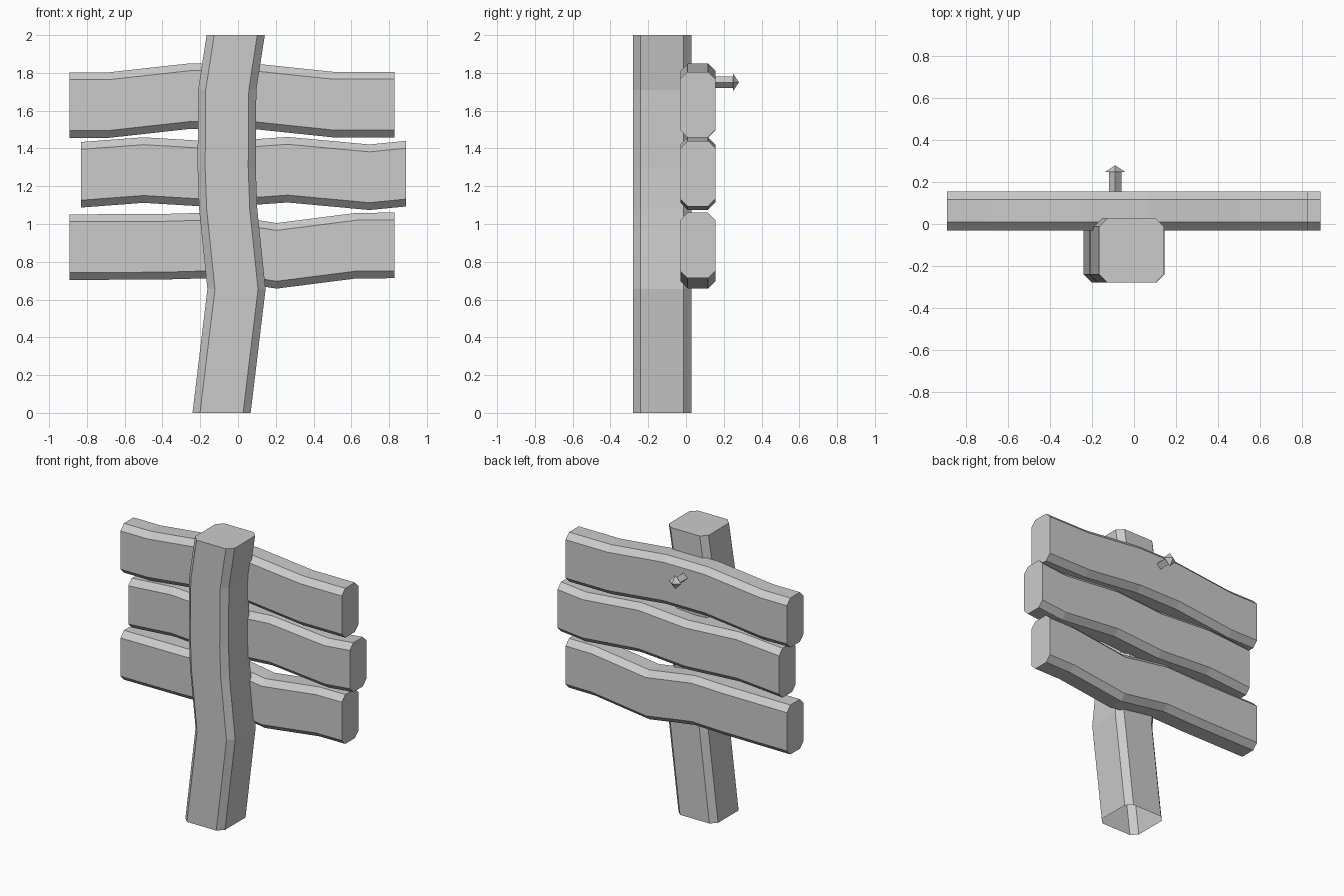
import bpy, bmesh

if "Cube" in bpy.data.objects:
    bpy.data.objects.remove(bpy.data.objects["Cube"])


def section(u0, u1, v0, v1, c):
    """Chamfered rectangle as 8 (u, v) points."""
    return [(u0 + c, v0), (u1 - c, v0), (u1, v0 + c), (u1, v1 - c),
            (u1 - c, v1), (u0 + c, v1), (u0, v1 - c), (u0, v0 + c)]


def loft(name, rings, cap_start=True):
    """Skin a list of equal-length point rings and cap the ends."""
    bm = bmesh.new()
    loops = [[bm.verts.new(p) for p in ring] for ring in rings]
    for a, b in zip(loops, loops[1:]):
        for i in range(len(a)):
            j = (i + 1) % len(a)
            bm.faces.new((a[i], a[j], b[j], b[i]))
    if cap_start:
        bm.faces.new(loops[0][::-1])
    bm.faces.new(loops[-1])
    bmesh.ops.recalc_face_normals(bm, faces=bm.faces)
    mesh = bpy.data.meshes.new(name)
    bm.to_mesh(mesh)
    bm.free()
    obj = bpy.data.objects.new(name, mesh)
    bpy.context.collection.objects.link(obj)
    return obj


# Crooked post: (centre x, z) path, open underneath
post_path = [(-0.087, 0), (-0.008, 0.655), (-0.052, 1.08),
             (-0.06, 1.3), (-0.057, 1.71), (-0.012, 2)]
post_section = section(-0.154, 0.154, -0.28, 0.028, 0.04)
loft("post", [[(x + u, v, z) for u, v in post_section] for x, z in post_path],
     cap_start=False)

# Warped boards: (x, top z) paths
boards = {
    "top_board": [(-0.893, 1.803), (-0.685, 1.803), (-0.25, 1.851),
                  (0.07, 1.851), (0.5, 1.806), (0.828, 1.806)],
    "middle_board": [(-0.832, 1.434), (-0.5, 1.459), (-0.1, 1.435),
                     (0.262, 1.461), (0.696, 1.421), (0.89, 1.44)],
    "bottom_board": [(-0.893, 1.051), (-0.4, 1.053), (-0.15, 1.06),
                     (0.204, 1.005), (0.627, 1.059), (0.828, 1.06)],
}
board_section = section(-0.03, 0.155, -0.347, 0, 0.039)
for name, path in boards.items():
    loft(name, [[(x, y, top + dz) for y, dz in board_section]
                for x, top in path])

# Nail on the back: square shank with a pointed four-sided head
nail_rings = []
for y, r in [(0.15, 0.03), (0.248, 0.03), (0.248, 0.048), (0.28, 0.001)]:
    nail_rings.append([(-0.09 + r * a, y, 1.75 + r * b)
                       for a, b in ((1, 0), (0, 1), (-1, 0), (0, -1))])
loft("nail", nail_rings)
